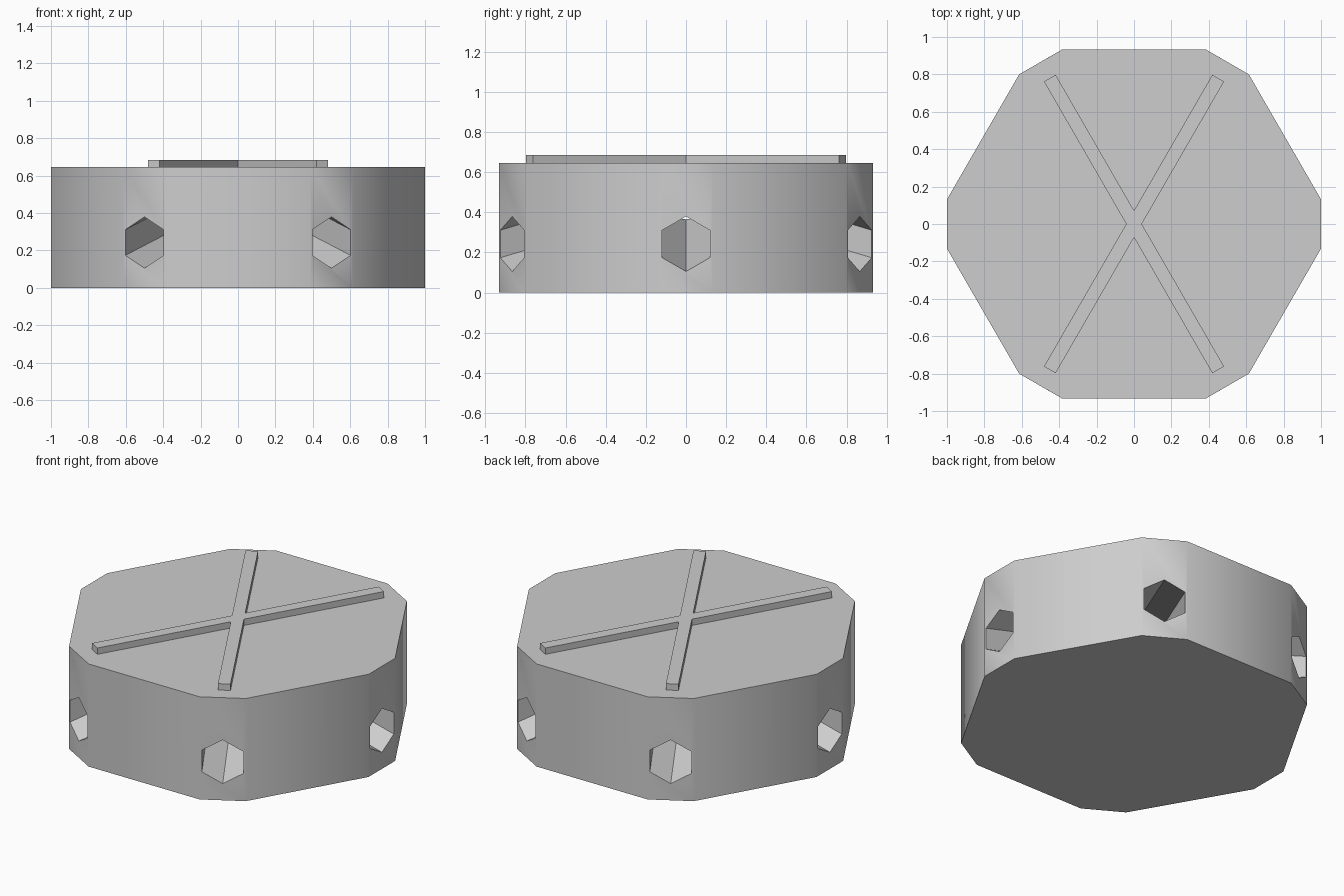
import bpy, bmesh
from math import radians, cos, sin, sqrt
from mathutils import Vector

cube = bpy.data.objects.get("Cube")
if cube:
    bpy.data.objects.remove(cube)

HEIGHT = 0.645
RIDGE_TOP = 0.685
HOLE_Z = 0.242      # centre of each tunnel mouth
HOLE_R = 0.137      # corner radius of the hexagonal tunnel
RISE = 0.26         # tunnels climb this much on the way to the middle

grey = bpy.data.materials.new("plain grey")
grey.use_nodes = True
grey.diffuse_color = (0.61, 0.61, 0.61, 1)
grey.node_tree.nodes["Principled BSDF"].inputs["Base Color"].default_value = (0.61, 0.61, 0.61, 1)


def polar(r, degrees, z=0.0):
    a = radians(degrees)
    return Vector((r * cos(a), r * sin(a), z))


def finish(name, bm):
    """Weld and orient the faces, then make the object."""
    bmesh.ops.remove_doubles(bm, verts=bm.verts, dist=0.0001)
    bmesh.ops.recalc_face_normals(bm, faces=bm.faces)
    mesh = bpy.data.meshes.new(name)
    bm.to_mesh(mesh)
    bm.free()
    mesh.materials.append(grey)
    obj = bpy.data.objects.new(name, mesh)
    bpy.context.collection.objects.link(obj)
    return obj


def add_face(bm, points):
    bm.faces.new([bm.verts.new(p) for p in points])


# Body: hexagon with bevelled corners
bm = bmesh.new()
rim = [polar(1.0086, 60 * k + s) for k in range(6) for s in (-7.5, 7.5)]
up = Vector((0, 0, HEIGHT))
add_face(bm, rim)
add_face(bm, [p + up for p in rim])

for k in range(6):
    axis, side = polar(1, 60 * k), polar(1, 60 * k + 90)

    # Wide wall between this corner and the next
    a, b = rim[2 * k + 1], rim[(2 * k + 2) % 12]
    add_face(bm, (a, b, b + up, a + up))

    # Tunnel walls, mitred against the neighbouring tunnels
    mouth, inner = [], []
    for i in range(6):
        turn = radians(30 + 60 * i)
        s, h = HOLE_R * cos(turn), HOLE_R * sin(turn)
        u = abs(s) * sqrt(3)
        mouth.append(axis + side * s + Vector((0, 0, HOLE_Z + h)))
        inner.append(axis * u + side * s + Vector((0, 0, HOLE_Z + h + RISE * (1 - u))))
    for i in range(6):
        add_face(bm, (mouth[i - 1], mouth[i], inner[i], inner[i - 1]))

    # Narrow corner wall around the tunnel mouth
    right, left = rim[2 * k], rim[2 * k + 1]
    m = mouth
    add_face(bm, (left, left + up, m[0], m[5]))
    add_face(bm, (left + up, right + up, m[2], m[1], m[0]))
    add_face(bm, (right + up, right, m[3], m[2]))
    add_face(bm, (right, left, m[5], m[4], m[3]))

body = finish("body", bm)
bpy.ops.object.select_all(action="DESELECT")
bpy.context.view_layer.objects.active = body
body.select_set(True)
bpy.ops.object.shade_smooth_by_angle(angle=radians(35))

# Raised cross on top: four arms with a notch between neighbours
half = 0.036
cross = []
for angle, notch_angle, notch in ((60, 90, 2 * half), (120, 180, 2 * half / sqrt(3)),
                                  (240, 270, 2 * half), (300, 0, 2 * half / sqrt(3))):
    for s in (-1, 1):
        cross.append(polar(0.9, angle, HEIGHT) + polar(s * half, angle + 90))
    cross.append(polar(notch, notch_angle, HEIGHT))

bm = bmesh.new()
lift = Vector((0, 0, RIDGE_TOP - HEIGHT))
add_face(bm, cross)
add_face(bm, [p + lift for p in cross])
for a, b in zip(cross, cross[1:] + cross[:1]):
    add_face(bm, (a, b, b + lift, a + lift))
finish("top_cross", bm)
